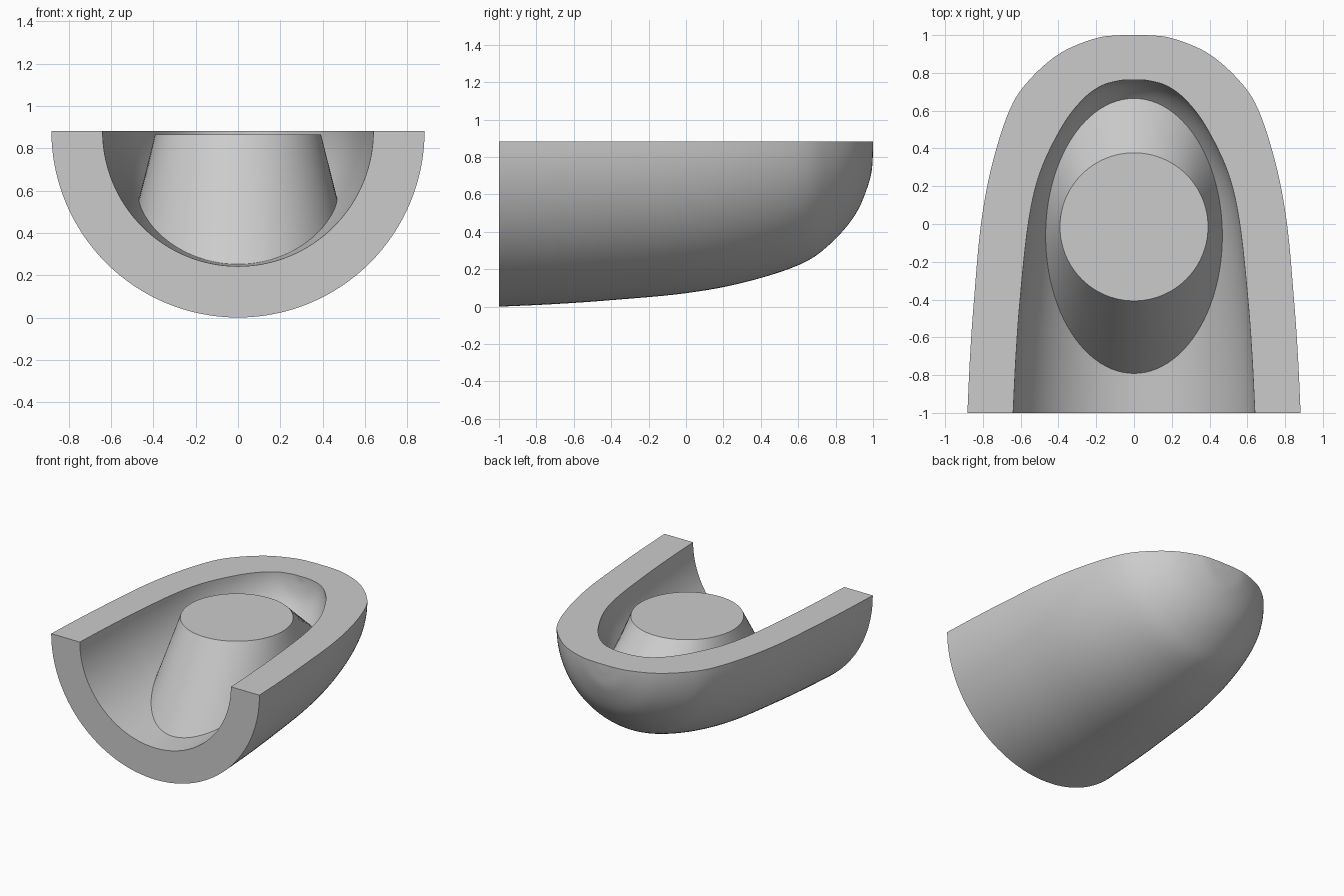
import bpy, bmesh, math
from mathutils import Vector

if "Cube" in bpy.data.objects:
    bpy.data.objects.remove(bpy.data.objects["Cube"])

RIM = 0.882      # height of the flat rim and of the axis of revolution
SEG = 64         # steps around the half turn
# (radius, y) profiles from the open end to the closed tip
OUTER = [(.882, -1), (.868, -.7), (.847, -.4), (.81, 0), (.75, .32), (.656, .61),
         (.55, .767), (.39, .905), (.206, .982), (.08, .999), (0, 1)]
INNER = [(.64, -1), (.625, -.7), (.603, -.4), (.56, 0), (.5, .265), (.39, .5),
         (.285, .645), (.18, .728), (.07, .76), (0, .762)]

grey = bpy.data.materials.new("grey")
grey.diffuse_color = (.6, .6, .6, 1)
grey.use_nodes = True
grey.node_tree.nodes["Principled BSDF"].inputs["Base Color"].default_value = grey.diffuse_color


def smooth(points, steps=6):
    """Catmull-Rom curve through the points."""
    p = [Vector(q) for q in points]
    p = [2 * p[0] - p[1]] + p + [Vector((-p[-2].x, p[-2].y))]
    out = []
    for i in range(1, len(p) - 2):
        a, b, c, d = p[i - 1:i + 3]
        for k in range(steps):
            t = k / steps
            out.append(.5 * (2 * b + (c - a) * t + (2 * a - 5 * b + 4 * c - d) * t * t
                             + (3 * b - a - 3 * c + d) * t ** 3))
    return out + [p[-2]]


def finish(bm, name):
    bmesh.ops.remove_doubles(bm, verts=bm.verts, dist=1e-5)
    bmesh.ops.recalc_face_normals(bm, faces=bm.faces)
    mesh = bpy.data.meshes.new(name)
    bm.to_mesh(mesh)
    bm.free()
    mesh.materials.append(grey)
    obj = bpy.data.objects.new(name, mesh)
    bpy.context.collection.objects.link(obj)
    bpy.ops.object.select_all(action='DESELECT')
    bpy.context.view_layer.objects.active = obj
    obj.select_set(True)
    bpy.ops.object.shade_smooth_by_angle(angle=math.radians(30))


outer, inner = smooth(OUTER), smooth(INNER)

# Half shell: closed wall section turned through the lower half circle
bm = bmesh.new()
section = outer + inner[::-1]
n = len(section)
rings = []
for s in range(SEG + 1):
    a = math.pi * (1 + s / SEG)
    rings.append([bm.verts.new((p.x * math.cos(a), p.y, RIM + p.x * math.sin(a))) for p in section])
for r0, r1 in zip(rings, rings[1:]):
    for i in range(n):
        j = (i + 1) % n
        if section[i].x + section[j].x > 1e-6:
            bm.faces.new((r0[i], r0[j], r1[j], r1[i]))
bm.faces.new(rings[0])
bm.faces.new(rings[-1][::-1])
finish(bm, "half_shell")


# Post: circle on top lofted to an ellipse that lies on the inner wall
def inner_radius(y):
    for p, q in zip(inner, inner[1:]):
        if p.y <= y <= q.y:
            return p.x + (q.x - p.x) * (y - p.y) / (q.y - p.y)
    return 0


bm = bmesh.new()
top, foot = [], []
for k in range(96):
    a = math.tau * k / 96
    c, s = math.cos(a), math.sin(a)
    top.append(bm.verts.new((.392 * c, -.015 + .392 * s, .866)))
    x, y = .468 * c, -.063 + .728 * s
    foot.append(bm.verts.new((x, y, RIM - math.sqrt(max(inner_radius(y) ** 2 - x * x, 0)))))
bm.faces.new(top)
for k in range(96):
    j = (k + 1) % 96
    bm.faces.new((top[k], foot[k], foot[j], top[j]))
finish(bm, "post")
